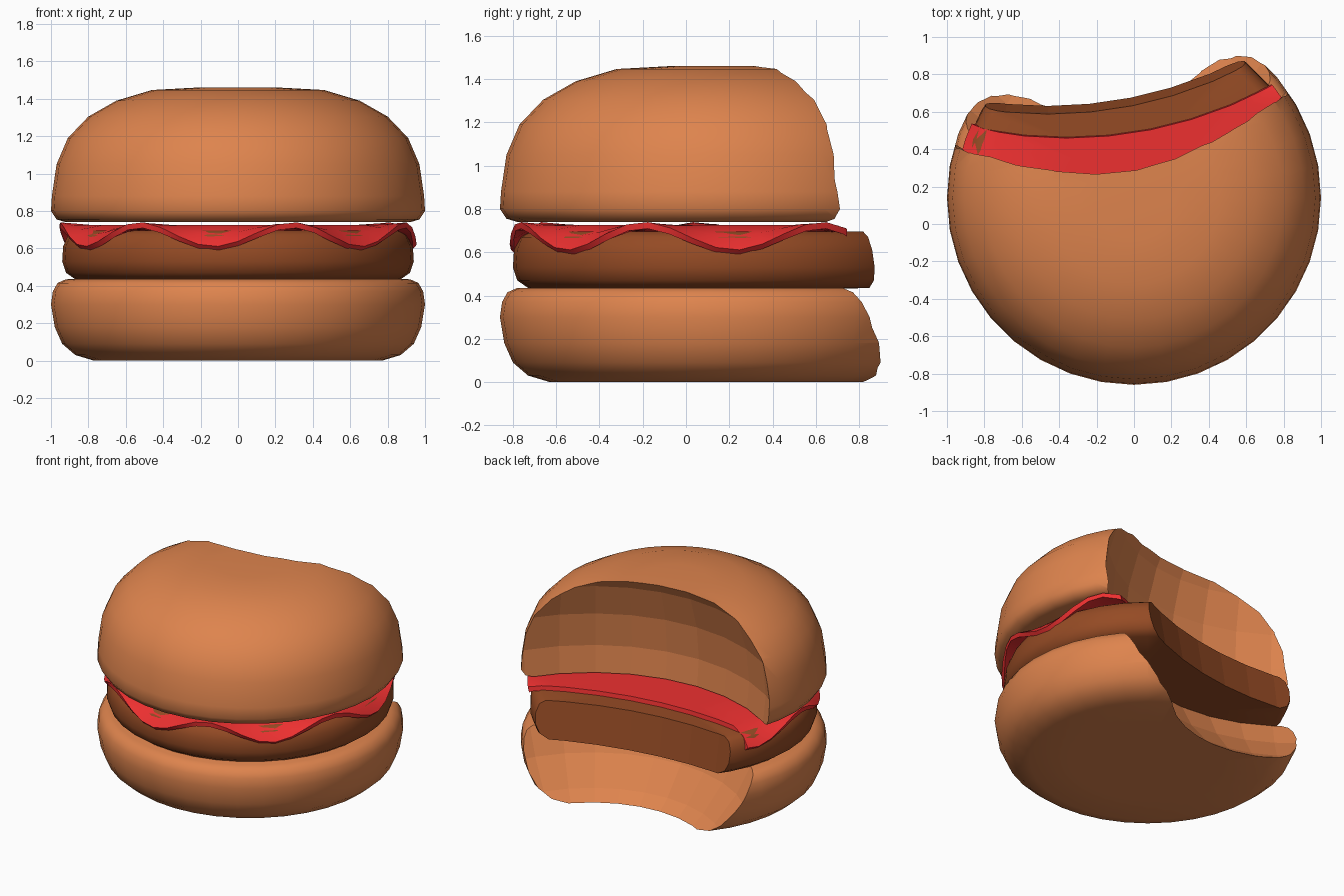
import bpy, bmesh, math

if "Cube" in bpy.data.objects:
    bpy.data.objects.remove(bpy.data.objects["Cube"])

CY = 0.14            # axis of the round layers


def material(name, rgb):
    m = bpy.data.materials.new(name)
    m.diffuse_color = (*rgb, 1)
    m.use_nodes = True
    m.node_tree.nodes["Principled BSDF"].inputs["Base Color"].default_value = m.diffuse_color
    return m


BUN = material("bun", (0.73, 0.23, 0.075))
MEAT = material("meat", (0.30, 0.07, 0.018))
RED = material("red", (0.85, 0.03, 0.03))


def polar(name, rings, segs, mat, close=True):
    """Surface from rings; each ring is a function angle -> (radius, z)."""
    bm = bmesh.new()
    loops = []
    for ring in rings:
        loop = []
        for i in range(segs):
            a = 2 * math.pi * i / segs
            r, z = ring(a)
            loop.append(bm.verts.new((r * math.cos(a), CY + r * math.sin(a), z)))
        loops.append(loop)
    for lo, hi in zip(loops, loops[1:]):
        for i in range(segs):
            j = (i + 1) % segs
            bm.faces.new((lo[i], lo[j], hi[j], hi[i]))
    bm.faces.new(loops[-1])
    if close:
        bm.faces.new(loops[0][::-1])
    bmesh.ops.recalc_face_normals(bm, faces=bm.faces)
    for f in bm.faces:
        f.smooth = True
    me = bpy.data.meshes.new(name)
    bm.to_mesh(me)
    bm.free()
    ob = bpy.data.objects.new(name, me)
    bpy.context.collection.objects.link(ob)
    me.materials.append(mat)
    return ob


def lathe(name, profile, mat, segs=36):
    return polar(name, [lambda a, p=p: p for p in profile], segs, mat)


def apply(ob, mod):
    bpy.context.view_layer.objects.active = ob
    bpy.ops.object.modifier_apply(modifier=mod.name)


def bite(ob, cutter):
    """Cut the bite, keeping its facets flat and its rim sharp."""
    mod = ob.modifiers.new("bite", 'BOOLEAN')
    mod.operation = 'DIFFERENCE'
    mod.solver = 'EXACT'
    mod.object = cutter
    apply(ob, mod)
    bm = bmesh.new()
    bm.from_mesh(ob.data)
    for e in bm.edges:
        e.smooth = e.calc_face_angle(0) < math.radians(40)
    bm.to_mesh(ob.data)
    bm.free()


def wide_cutter(name, x, y, z):
    bpy.ops.mesh.primitive_cone_add(vertices=64, radius1=2.23, radius2=2.33,
                                    depth=0.6, location=(x, y, z))
    ob = bpy.context.object
    ob.name, ob.hide_render = name, True
    return ob


# bun halves
bottom_bun = lathe("bottom_bun", [(0.5, 0), (0.77, 0.0), (0.87, 0.03), (0.94, 0.09),
                                  (0.98, 0.18), (1.0, 0.3), (0.99, 0.37),
                                  (0.965, 0.415), (0.92, 0.435), (0.5, 0.44)], BUN)
top_bun = lathe("top_bun", [(0.5, 0.74), (0.92, 0.74), (0.97, 0.755), (1.0, 0.8),
                            (0.995, 0.88), (0.97, 1.05), (0.91, 1.19), (0.8, 1.305),
                            (0.65, 1.39), (0.46, 1.447), (0.22, 1.46)], BUN)
# patty
patty = lathe("patty", [(0.5, 0.43), (0.87, 0.435), (0.92, 0.47), (0.94, 0.53),
                        (0.935, 0.61), (0.91, 0.67), (0.87, 0.695), (0.5, 0.695)], MEAT)

# wavy red layer
def wave(a):
    return math.cos(7 * (a - math.radians(5)))


sauce = polar("tomato_layer", [
    lambda a: (0.955, 0.675 - 0.065 * wave(a)),
    lambda a: (0.90, 0.705 - 0.03 * wave(a)),
    lambda a: (0.80, 0.725),
    lambda a: (0.4, 0.725)], 56, RED, close=False)
mod = sauce.modifiers.new("thickness", 'SOLIDIFY')
mod.thickness = 0.03
apply(sauce, mod)

# bites at the back
bpy.ops.mesh.primitive_uv_sphere_add(segments=32, ring_count=16, radius=1.22,
                                     location=(-0.2, 1.36, 0.93))
bun_cutter = bpy.context.object
bun_cutter.name, bun_cutter.hide_render = "bun_bite", True
patty_cutter = wide_cutter("patty_bite", -0.46, 2.89, 0.56)
sauce_cutter = wide_cutter("tomato_bite", -0.36, 2.75, 0.66)

bite(bottom_bun, bun_cutter)
bite(top_bun, bun_cutter)
bite(patty, patty_cutter)
bite(sauce, sauce_cutter)
for c in (bun_cutter, patty_cutter, sauce_cutter):
    bpy.data.objects.remove(c, do_unlink=True)
